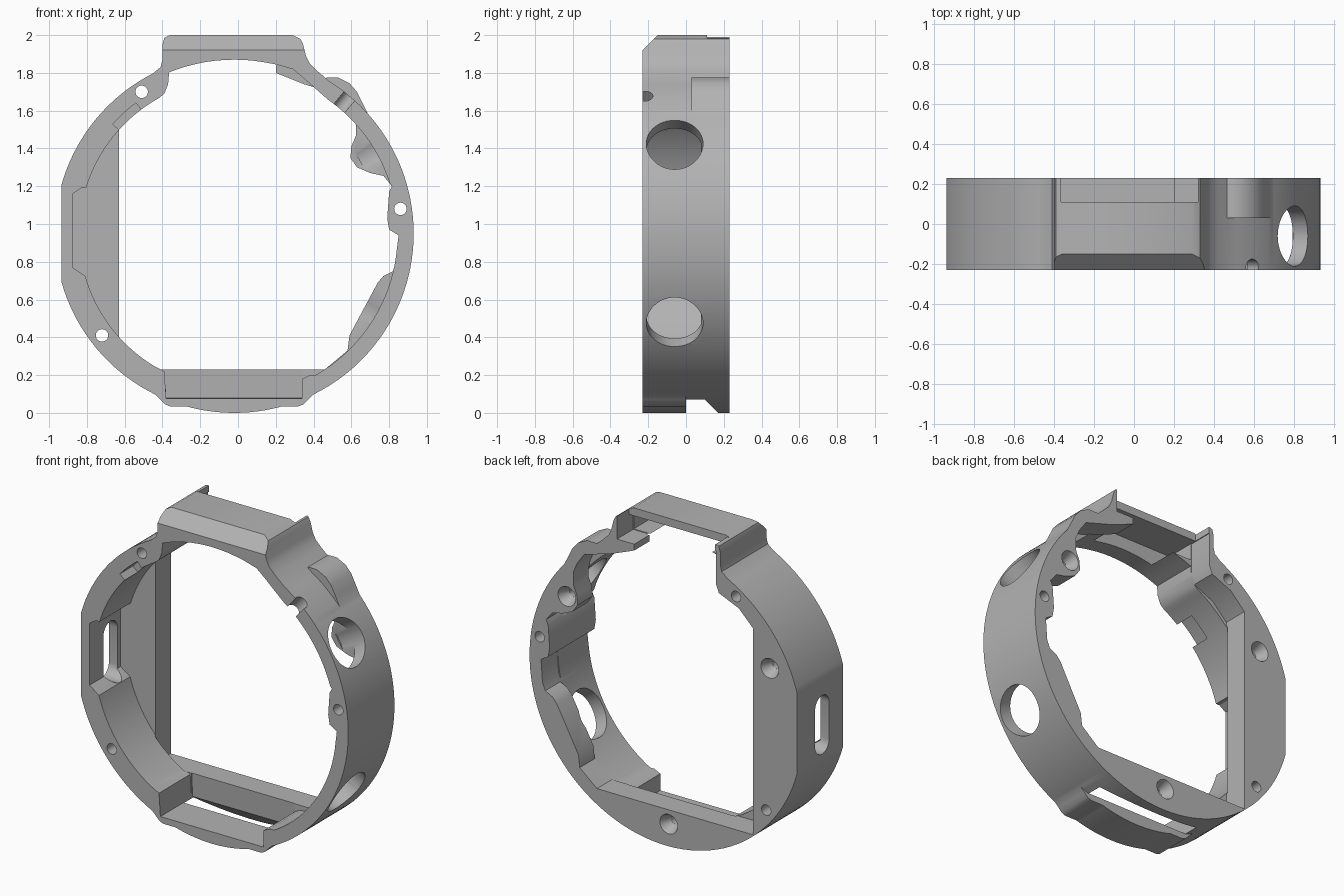
import bpy, bmesh, math
from mathutils import Matrix, Vector

if "Cube" in bpy.data.objects:
    bpy.data.objects.remove(bpy.data.objects["Cube"])

CX, CZ, R = -0.02, 0.95, 0.95      # ring centre and outer radius
F, B = -0.23, 0.23                 # front and back planes

gray = bpy.data.materials.new("satin gray")
gray.use_nodes = True
gray.diffuse_color = (0.45, 0.45, 0.45, 1)
gray.node_tree.nodes["Principled BSDF"].inputs["Base Color"].default_value = gray.diffuse_color


def arc(r, a0, a1, n=24):
    angles = [math.radians(a0 + (a1 - a0) * i / n) for i in range(n + 1)]
    return [(CX + r * math.cos(a), CZ + r * math.sin(a)) for a in angles]


def finish(bm, name):
    bmesh.ops.recalc_face_normals(bm, faces=bm.faces)
    mesh = bpy.data.meshes.new(name)
    bm.to_mesh(mesh)
    bm.free()
    ob = bpy.data.objects.new(name, mesh)
    bpy.context.collection.objects.link(ob)
    mesh.materials.append(gray)
    return ob


def prism(name, pts, lo, hi, axis="y"):
    """Extrude an xz outline along y, or a yz outline along x."""
    bm = bmesh.new()
    place = (lambda p: (p[0], lo, p[1])) if axis == "y" else (lambda p: (lo, p[0], p[1]))
    face = bm.faces.new([bm.verts.new(place(p)) for p in pts])
    out = bmesh.ops.extrude_face_region(bm, geom=[face])
    step = Vector((0, hi - lo, 0)) if axis == "y" else Vector((hi - lo, 0, 0))
    bmesh.ops.translate(bm, vec=step, verts=[g for g in out["geom"] if isinstance(g, bmesh.types.BMVert)])
    return finish(bm, name)


def rod(name, centre, direction, r1, r2, depth, sides=40):
    bm = bmesh.new()
    turn = Vector(direction).to_track_quat("Z", "Y").to_matrix().to_4x4()
    bmesh.ops.create_cone(bm, cap_ends=True, segments=sides, radius1=r1, radius2=r2,
                          depth=depth, matrix=Matrix.Translation(centre) @ turn)
    return finish(bm, name)


def box(name, x, y, z):
    return prism(name, [(x[0], z[0]), (x[1], z[0]), (x[1], z[1]), (x[0], z[1])], *y)


def combine(target, tool, operation="DIFFERENCE"):
    mod = target.modifiers.new(tool.name, "BOOLEAN")
    mod.operation, mod.solver, mod.object = operation, "EXACT", tool
    bpy.context.view_layer.objects.active = target
    bpy.ops.object.modifier_apply(modifier=mod.name)
    bpy.data.objects.remove(tool)


# Outer body: large circle, flat left side, raised top housing
outline = (arc(R, -90, 58, 60)
           + [(.42, 1.81), (.38, 1.85), (.36, 1.89), (.345, 1.95), (.33, 1.98), (.29, 2),
              (-.36, 2), (-.39, 1.985), (-.4, 1.95), (-.4, 1.87), (-.41, 1.83)]
           + arc(R, 117, 164.4) + arc(R, 195.6, 269))
body = prism("case_ring", outline, F, B)

# Top housing chamfer
combine(body, prism("top_chamfer", [(-.31, 1.84), (-.31, 2.08), (-.07, 2.08)], -.6, .6, "x"))

# Front strap lug under the ring and swelling on the upper right
lug = [(-.46, .12), (-.41, .07), (-.385, .045), (-.36, .035), (.32, .035), (.345, .045),
       (.37, .07), (.42, .12), (.3, .22), (-.34, .22)]
combine(body, prism("strap_lug", lug, F, 0), "UNION")
swelling = [(.42, 1.75), (.47, 1.775), (.53, 1.775), (.59, 1.745), (.63, 1.7),
            (.66, 1.64), (.7, 1.56), (.5, 1.6)]
combine(body, prism("swelling", swelling, .03, B), "UNION")

# Front cavity
cavity = ([(-.38, .075), (.34, .075), (.34, .18), (.38, .2)]
          + arc(.865, -60, -8)
          + [(.85, .94), (.8, .97), (.79, 1.03), (.8, 1.17), (.815, 1.2)]
          + arc(.865, 18, 55)
          + [(.35, 1.77), (.29, 1.82), (.2, 1.845)]
          + arc(.92, 80, 112, 10)
          + [(-.37, 1.74), (-.39, 1.69)]
          + arc(.82, 119, 163)
          + [(-.83, 1.19), (-.875, 1.16), (-.875, .77), (-.83, .74)]
          + arc(.82, 196, 239)
          + [(-.39, .22)])
combine(body, prism("front_cavity", cavity, F - .1, .08))

# Back opening leaves the left panel, bottom panel, screw boss and chord web
opening = [(-.63, .23), (.46, .23), (.58, .33), (.59, .41), (.74, .69), (.77, .725), (.82, .75),
           (.84, .8), (.85, .94), (.8, .97), (.79, 1.03), (.8, 1.17), (.815, 1.2),
           (.77, 1.255), (.7, 1.27), (.63, 1.3), (.595, 1.35), (.6, 1.41), (.625, 1.47),
           (.625, 1.55), (.6, 1.61), (.55, 1.68), (.35, 1.74), (.2, 1.8), (.2, 1.84),
           (.32, 1.84), (.32, 1.95), (-.37, 1.95), (-.37, 1.74), (-.39, 1.69), (-.53, 1.63), (-.63, 1.53)]
combine(body, prism("back_opening", opening, .07, B + .1))

# Hollow top housing, open behind its roof plate
combine(body, box("housing_hollow", (-.365, .315), (-.12, .2), (1.845, 1.95)))
combine(body, box("roof_gap", (-.365, .32), (.11, .4), (1.845, 2.2)))
combine(body, box("ear_step", (-.6, .6), (.11, .4), (1.99, 2.2)))

# Strap slot through the bottom
slot = [(0, -.1), (0, .3), (.08, .3), (.09, .08), (.17, 0), (.27, -.1)]
combine(body, prism("strap_slot", slot, -.38, .34, "x"))

# Two round ports on the left-hand side wall
for angle in (-30, 30):
    a = math.radians(angle)
    d = (math.cos(a), 0, math.sin(a))
    combine(body, rod("side_port", (CX + .92 * d[0], -.06, CZ + .92 * d[2]), d, .15, .15, .3, 48))

# Long slot in the flat side wall
pill = [(-.02 + .07 * math.cos(t), .91 + s * .115 + s * .07 * math.sin(t))
        for s in (1, -1) for t in [math.pi * (i if s > 0 else 12 - i) / 12 for i in range(13)]]
combine(body, prism("wall_slot", pill, -1.1, -.8, "x"))

# Through holes for pins
for x, z in ((-.51, 1.7), (.86, 1.08), (-.72, .41)):
    combine(body, rod("pin_hole", (x, 0, z), (0, 1, 0), .033, .033, .8, 24))

# Blind countersunk screw holes in the back
for x, z in ((-.745, 1.31), (.67, 1.385), (-.04, .14)):
    combine(body, rod("countersink", (x, .2, z), (0, 1, 0), .03, .066, .08, 32))
    combine(body, rod("screw_hole", (x, .15, z), (0, 1, 0), .029, .029, .08, 24))

# Small notch on the front edge and pocket inside the upper wall
n = Vector((math.cos(math.radians(50)), 0, math.sin(math.radians(50))))
combine(body, rod("edge_notch", (CX + .92 * n.x, -.215, CZ + .92 * n.z), n, .04, .04, .3, 24))
pocket = arc(.865, 127, 138, 4) + arc(.78, 138, 127, 4)
combine(body, prism("wall_pocket", pocket, F - .1, -.1))

# Smooth shading with sharp edges kept
bpy.ops.object.select_all(action="DESELECT")
body.select_set(True)
bpy.context.view_layer.objects.active = body
bpy.ops.object.shade_smooth_by_angle(angle=math.radians(30))
